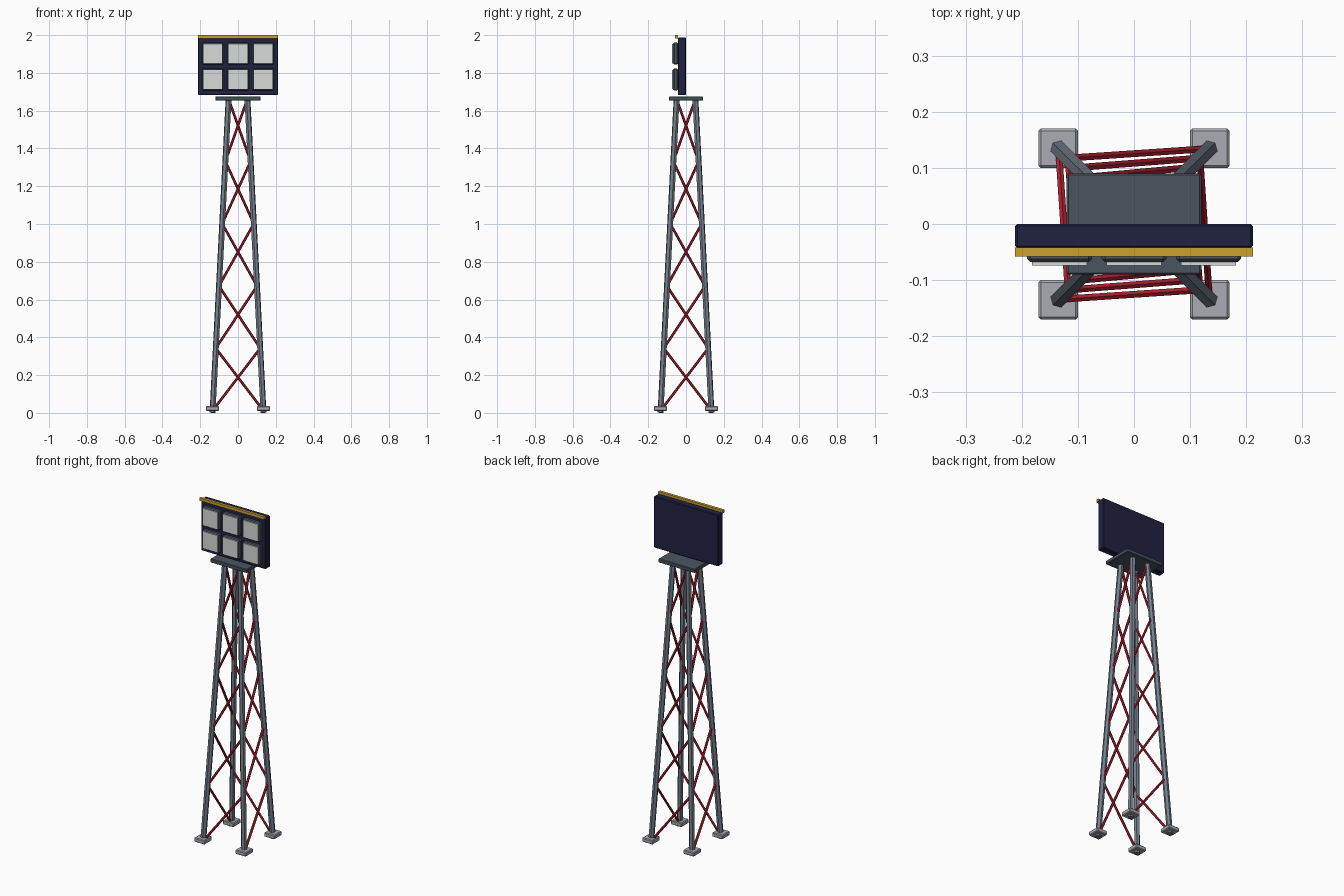
import bpy
from mathutils import Vector

if "Cube" in bpy.data.objects:
    bpy.data.objects.remove(bpy.data.objects["Cube"])


def material(name, rgb):
    """Flat material from sRGB bytes, stored as linear."""
    m = bpy.data.materials.new(name)
    lin = [c / 255 / 12.92 if c / 255 <= 0.04045 else ((c / 255 + 0.055) / 1.055) ** 2.4 for c in rgb]
    m.diffuse_color = (*lin, 1)
    m.use_nodes = True
    m.node_tree.nodes["Principled BSDF"].inputs["Base Color"].default_value = m.diffuse_color
    return m


STEEL = material("steel_grey", (118, 129, 141))
SLATE = material("dark_slate", (74, 84, 96))
NAVY = material("navy", (32, 34, 66))
RED = material("red", (176, 32, 48))
GOLD = material("gold", (204, 162, 46))
CONCRETE = material("light_grey", (170, 172, 180))
LENS = material("lamp_white", (214, 219, 216))


def box(name, lo, hi, mat, bevel=0):
    """Box between two corners, with an optional one-step bevel."""
    lo, hi = Vector(lo), Vector(hi)
    bpy.ops.mesh.primitive_cube_add(size=1, location=(lo + hi) / 2)
    ob = bpy.context.object
    ob.name = name
    for v in ob.data.vertices:
        v.co = [v.co[i] * (hi[i] - lo[i]) for i in range(3)]
    ob.data.materials.append(mat)
    if bevel:
        mod = ob.modifiers.new("bevel", 'BEVEL')
        mod.width, mod.segments = bevel, 1
    return ob


def rod(name, a, b, radius, mat, sides=6):
    """Faceted rod between two points."""
    a, b = Vector(a), Vector(b)
    d = b - a
    bpy.ops.mesh.primitive_cylinder_add(vertices=sides, radius=radius, depth=d.length, location=(a + b) / 2)
    ob = bpy.context.object
    ob.name = name
    ob.rotation_euler = d.to_track_quat('Z', 'Y').to_euler()
    ob.data.materials.append(mat)
    return ob


def leg_point(sx, sy, z):
    """Point on the centre line of a leg at height z."""
    r = 0.135 + (0.05 - 0.135) * z / 1.66
    return (sx * r, sy * r, z)


# Legs and footings, corners listed anticlockwise
corners = [(-1, -1), (1, -1), (1, 1), (-1, 1)]
for i, (sx, sy) in enumerate(corners):
    rod(f"leg_{i}", leg_point(sx, sy, 0.001), leg_point(sx, sy, 1.66), 0.016, STEEL)
    x, y = sx * 0.135, sy * 0.135
    box(f"footing_{i}", (x - 0.035, y - 0.035, 0.011), (x + 0.035, y + 0.035, 0.036), CONCRETE, 0.004)

# One diagonal brace per side and level, winding round the tower
for i in range(4):
    for k in range(5):
        z = 0.012 + 0.33 * k
        rod(f"brace_{i}_{k}", leg_point(*corners[i], z),
            leg_point(*corners[(i + 1) % 4], z + 0.33), 0.007, RED)

# Platform, lamp panel and top rail
box("platform", (-0.12, -0.09, 1.653), (0.12, 0.09, 1.675), SLATE, 0.003)
box("lamp_panel", (-0.212, -0.043, 1.682), (0.212, 0, 1.988), NAVY, 0.004)
box("top_rail", (-0.212, -0.058, 1.983), (0.212, -0.042, 2.0), GOLD)

# Six floodlights: dark housing with a pale lens plate
for r, z in enumerate((1.765, 1.902)):
    for c in range(3):
        x = (c - 1) * 0.133
        box(f"lamp_housing_{r}_{c}", (x - 0.058, -0.068, z - 0.058), (x + 0.058, -0.042, z + 0.058), SLATE, 0.006)
        box(f"lamp_lens_{r}_{c}", (x - 0.049, -0.074, z - 0.051), (x + 0.049, -0.067, z + 0.051), LENS)
